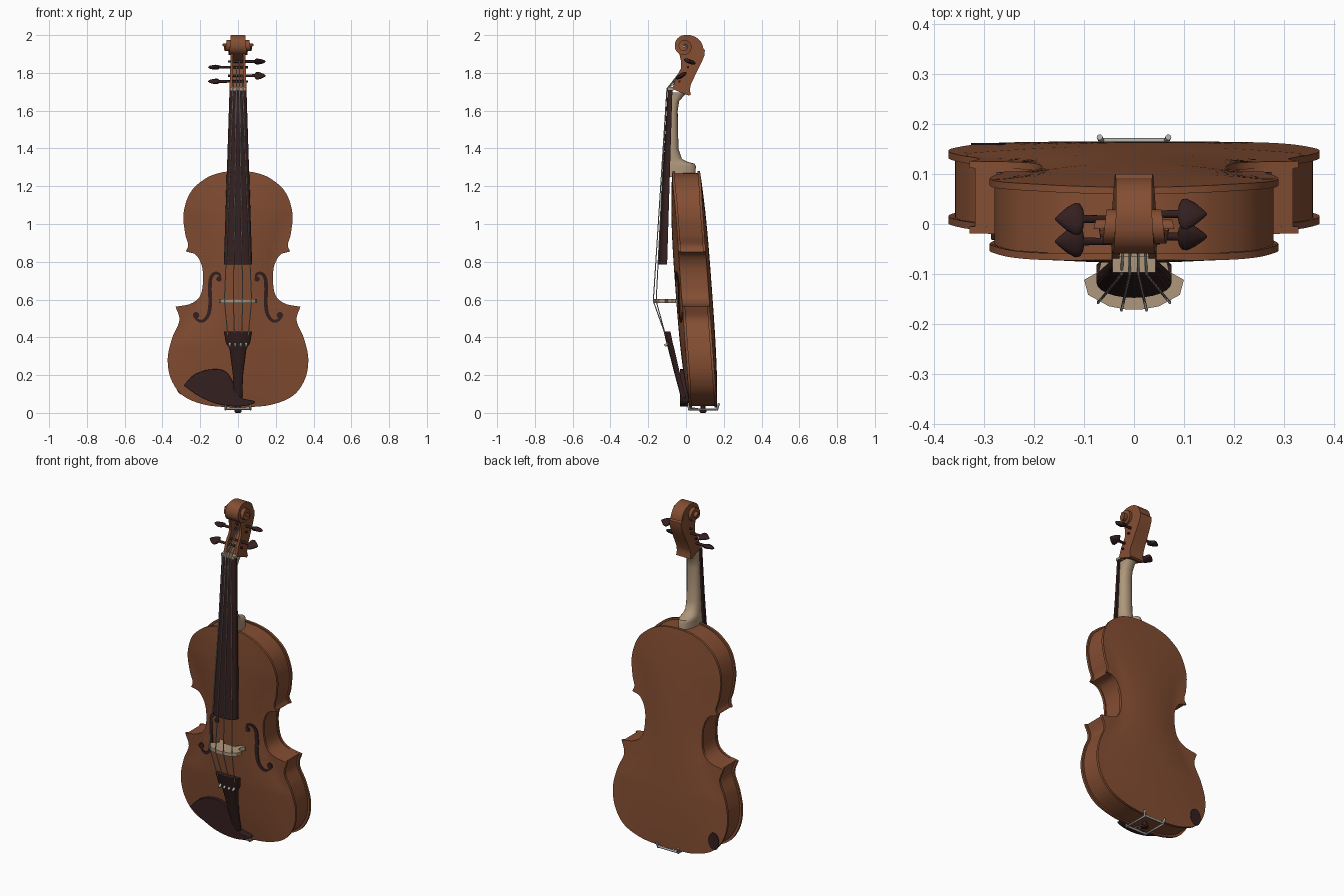
import bpy, bmesh
from math import sin, cos, pi, radians
from mathutils import Vector

if "Cube" in bpy.data.objects:
    bpy.data.objects.remove(bpy.data.objects["Cube"])


def material(name, rgb):
    m = bpy.data.materials.new(name)
    m.use_nodes = True
    m.diffuse_color = (*rgb, 1)
    m.node_tree.nodes["Principled BSDF"].inputs["Base Color"].default_value = (*rgb, 1)
    return m


VARNISH = material("brown varnish", (0.23, 0.075, 0.032))
EBONY = material("dark ebony", (0.035, 0.014, 0.014))
MAPLE = material("pale maple", (0.43, 0.31, 0.2))
METAL = material("silver metal", (0.42, 0.42, 0.4))


def loft(name, rings, mat, angle=35):
    """Skin a list of equal closed rings and cap both ends."""
    bm = bmesh.new()
    vs = [[bm.verts.new(p) for p in ring] for ring in rings]
    n = len(rings[0])
    for a, b in zip(vs, vs[1:]):
        for i in range(n):
            j = (i + 1) % n
            bm.faces.new((a[i], a[j], b[j], b[i]))
    bm.faces.new(vs[0])
    bm.faces.new(vs[-1])
    bmesh.ops.recalc_face_normals(bm, faces=bm.faces)
    me = bpy.data.meshes.new(name)
    bm.to_mesh(me)
    bm.free()
    me.materials.append(mat)
    me.shade_smooth()
    me.set_sharp_from_angle(angle=radians(angle))
    ob = bpy.data.objects.new(name, me)
    bpy.context.collection.objects.link(ob)
    return ob


def tube(name, pts, r, mat):
    cu = bpy.data.curves.new(name, "CURVE")
    cu.dimensions = "3D"
    cu.bevel_depth, cu.bevel_resolution, cu.use_fill_caps = r, 2, True
    sp = cu.splines.new("POLY")
    sp.points.add(len(pts) - 1)
    for p, co in zip(sp.points, pts):
        p.co = (*co, 1)
    cu.materials.append(mat)
    ob = bpy.data.objects.new(name, cu)
    bpy.context.collection.objects.link(ob)
    return ob


def spline(pts, n=6):
    """Catmull-Rom curve through the points."""
    p = [Vector(q) for q in pts]
    p = [2 * p[0] - p[1]] + p + [2 * p[-1] - p[-2]]
    out = []
    for a, b, c, d in zip(p, p[1:], p[2:], p[3:]):
        for k in range(n):
            t = k / n
            out.append(0.5 * (2 * b + (c - a) * t + (2 * a - 5 * b + 4 * c - d) * t * t
                              + (3 * b - a - 3 * c + d) * t ** 3))
    return out + [p[-2]]


def lerp_table(table, t):
    for (a, u), (b, v) in zip(table, table[1:]):
        if t <= b:
            return u + (v - u) * (t - a) / (b - a)
    return table[-1][1]


# Body outline: half width and height, with sharp corners between three bouts
upper = [(.02, 1.28), (.09, 1.272), (.17, 1.242), (.25, 1.17), (.288, 1.06),
         (.28, .95), (.264, .89), (.276, .855)]
waist = [(.276, .855), (.225, .838), (.192, .78), (.185, .7), (.2, .62), (.25, .578), (.33, .562)]
lower = [(.33, .562), (.31, .49), (.347, .4), (.372, .29), (.355, .18), (.29, .09),
         (.17, .042), (.02, .028)]
outline = spline(upper)[:-1] + spline(waist)[:-1] + spline(lower)


def lean(z):
    return -0.073 * (z - 0.3)


def arch(x, z):
    d = z - 0.72
    we = 0.18 + (0.1 if d > 0 else 0.17) * min(1, (d / 0.35) ** 2)
    return max(0, 1 - (x / we) ** 2) * max(0, 1 - abs((z - 0.655) / 0.63) ** 3)


def front_y(x, z):
    return lean(z) - 0.03 * arch(x, z)


def back_y(x, z):
    return lean(z) + 0.145 + 0.018 * arch(x, z)


def plate(name, surface, thick):
    steps = [i / 10 for i in range(-10, 11)]
    rings = []
    for w, z in outline:
        outer = [(s * w, surface(s * w, z), z) for s in steps]
        rings.append(outer + [(x, y + thick, z) for x, y, z in reversed(outer)])
    loft(name, rings, VARNISH)


plate("front_plate", front_y, 0.014)
plate("back_plate", back_y, -0.014)
ribs = []
for w, z in outline:
    w, z = w * 0.965, 0.655 + (z - 0.655) * 0.985
    ribs.append([(-w, lean(z) + .01, z), (w, lean(z) + .01, z),
                 (w, lean(z) + .135, z), (-w, lean(z) + .135, z)])
loft("ribs", ribs, VARNISH)


# Sound holes: thin curved strips with round eyes
def disc(name, cx, cz, rx, rz, surface, off):
    rings = [[(cx + rx * cos(a * pi / 10), surface(cx, cz) + o, cz + rz * sin(a * pi / 10))
              for a in range(20)] for o in (0, off)]
    loft(name, rings, EBONY)


hole = spline([(.093, .712), (.1, .735), (.125, .738), (.145, .71), (.149, .65), (.147, .58),
               (.157, .52), (.185, .487), (.215, .492), (.23, .515)], 5)
for side, label in ((1, "left"), (-1, "right")):
    rings = []
    for i, p in enumerate(hole):
        t = hole[min(i + 1, len(hole) - 1)] - hole[max(i - 1, 0)]
        nrm = Vector((-t.y, t.x)).normalized() * (0.005 + 0.005 * sin(pi * i / (len(hole) - 1)))
        a, b = p + nrm, p - nrm
        rings.append([(side * q.x, front_y(q.x, q.y) + o, q.y)
                      for q, o in ((a, -.004), (b, -.004), (b, .003), (a, .003))])
    loft(label + "_sound_hole", rings, EBONY)
    disc(label + "_upper_eye", side * .1, .709, .014, .014, front_y, -.005)
    disc(label + "_lower_eye", side * .222, .517, .017, .017, front_y, -.005)
disc("back_patch", -.292, .145, .035, .05, back_y, .004)


# Neck with heel
def d_ring(z, yf, yb, w):
    return [(w * cos(a * pi / 14), yf + (yb - yf) * sin(a * pi / 14) ** .7, z) for a in range(15)]


loft("neck", [d_ring(*r) for r in (
    (1.25, -.088, .05, .048), (1.305, -.088, .052, .046), (1.32, -.088, .045, .045),
    (1.328, -.087, .01, .044), (1.345, -.086, -.022, .043), (1.4, -.085, -.04, .042),
    (1.6, -.078, -.044, .038), (1.65, -.075, -.036, .037), (1.68, -.073, -.01, .037),
    (1.695, -.072, .01, .037))], MAPLE, 50)


# Fingerboard and tailpiece: flat back, rounded front
def board_ring(z, w, side_y, rise, back):
    arc = [(w * cos(a * pi / 12), side_y - rise * sin(a * pi / 12), z) for a in range(13)]
    return arc + [(-w, back, z), (w, back, z)]


loft("fingerboard", [board_ring(.785, .075, -.118, .03, -.1),
                     board_ring(1.71, .045, -.085, .012, -.072)], EBONY)
loft("tailpiece", [board_ring(*r) for r in (
    (.43, .075, -.1, .018, -.082), (.37, .064, -.088, .016, -.07), (.34, .045, -.08, .015, -.062),
    (.2, .027, -.047, .012, -.03), (.07, .022, -.014, .01, .002))], EBONY)


def box(name, x, y0, y1, z0, z1, mat):
    loft(name, [[(-x, y0, z), (x, y0, z), (x, y1, z), (-x, y1, z)] for z in (z0, z1)], mat)


box("nut", .043, -.097, -.065, 1.708, 1.724, MAPLE)

# Bridge
half = [(.035, -.078), (.05, -.055), (.08, -.04), (.085, -.055), (.066, -.075), (.07, -.095),
        (.1, -.112), (.092, -.142), (.05, -.165), (.018, -.171)]
profile = half + [(-x, y) for x, y in reversed(half)]
loft("bridge", [[(x, y, z) for x, y in profile] for z in (.582, .602)], MAPLE)

# Pegbox: two cheeks and a recessed core
back_edge = [(.07, 1.95), (.1, 1.92), (.097, 1.89), (.08, 1.85), (.05, 1.79), (.026, 1.74), (.02, 1.71),
             (.026, 1.685), (.015, 1.68)]
cheek = [(-.072, 1.715), (-.056, 1.77), (-.026, 1.825), (-.026, 1.86), (-.035, 1.9), (0, 1.95)]
core = [(-.05, 1.705), (-.005, 1.77), (.03, 1.83), (.02, 1.87), (-.03, 1.9), (0, 1.95)]


def pegbox_part(name, front, xa, xb):
    rings = [[(x * (1 - .8 * (z - 1.69)), y, z) for y, z in front + back_edge] for x in (xa, xb)]
    loft(name, rings, VARNISH)


pegbox_part("pegbox_core", core, -.04, .04)
for s, label in ((1, "left"), (-1, "right")):
    pegbox_part(label + "_pegbox_cheek", cheek, s * .03, s * .046)

# Scroll: a spiral that grows wider towards its eye
radius = [(-20, .11), (20, .09), (50, .072), (80, .061), (170, .05), (270, .045),
          (360, .039), (540, .029), (720, .019), (810, .014)]
rings = []
for a in range(-20, 811, 10):
    r = lerp_table(radius, a)
    w = .036 + .045 * max(0, a - 60) / 750
    cy, cz = cos(radians(a)), sin(radians(a))
    rings.append([(x, -.01 + q * cy, 1.94 + q * cz)
                  for x, q in ((-w, r * .1), (w, r * .1), (w, r), (-w, r))])
loft("scroll", rings, VARNISH)

# Pegs: shaft and flattened teardrop head
pegs = [(-1, -.035, 1.755, 15), (-1, .01, 1.83, -10), (1, .02, 1.86, -20), (1, -.025, 1.785, 32)]
for i, (s, y, z, turn) in enumerate(pegs):
    c, d = cos(radians(turn)), sin(radians(turn))
    rings = []
    for x, u, v in ((-.052, .006, .006), (.088, .008, .008), (.09, .02, .01), (.096, .031, .012),
                    (.106, .033, .012), (.122, .024, .011), (.138, .01, .008), (.146, .002, .002)):
        x = s * (x + (.012 if s < 0 and x > 0 else 0))
        ring = [(u * cos(k * pi / 6), v * sin(k * pi / 6)) for k in range(12)]
        rings.append([(x, y + p * c - q * d, z + p * d + q * c) for p, q in ring])
    loft("peg_%d" % (i + 1), rings, EBONY, 50)

# Strings with fine tuners
for i, (bx, by) in enumerate(((-.072, -.158), (-.025, -.173), (.025, -.173), (.072, -.158))):
    s, py, pz, _ = pegs[i]
    tx = bx * .75
    tube("string_%d" % (i + 1), [(tx, -.108, .41), (bx, by, .592), (bx * .35, -.101, 1.716),
                                 (bx * .3, py - .008, pz)], .0028, METAL)
    tube("fine_tuner_%d" % (i + 1), [(tx * .8, -.085, .375), (tx * .8, -.113, .355)], .007, METAL)

# Chin rest
rest = spline([(-.288, .145), (-.235, .2), (-.15, .23), (-.07, .222), (-.025, .16), (.01, .085),
               (.088, .062), (.06, .042), (-.02, .034), (-.12, .05), (-.21, .09), (-.288, .145)], 4)[:-1]
chin = loft("chin_rest", [[(p.x, y, p.y) for p in rest] for y in (-.032, .012)], EBONY, 50)
bevel = chin.modifiers.new("rounded_edge", "BEVEL")
bevel.width, bevel.segments, bevel.limit_method = .008, 3, "ANGLE"

# Chin rest clamp, end button and tail cord
for s, label in ((1, "left"), (-1, "right")):
    x = s * .065
    tube(label + "_clamp_post", [(x, .012, .045), (x, .016, .018), (x, .165, .018),
                                 (x * 1.06, .174, .05)], .006, METAL)
    tube(label + "_tail_cord", [(s * .012, -.005, .085), (s * .012, .012, .03), (s * .01, .09, .016)],
         .004, METAL)
for y, label in ((.018, "front"), (.166, "back")):
    tube(label + "_clamp_bar", [(-.065, y, .022), (.065, y, .022)], .006, METAL)
loft("end_button", [[(r * cos(k * pi / 8), .09 + r * sin(k * pi / 8), z) for k in range(16)]
                    for r, z in ((.012, .045), (.012, .02), (.019, .016), (.019, .005), (.013, 0))], EBONY)
